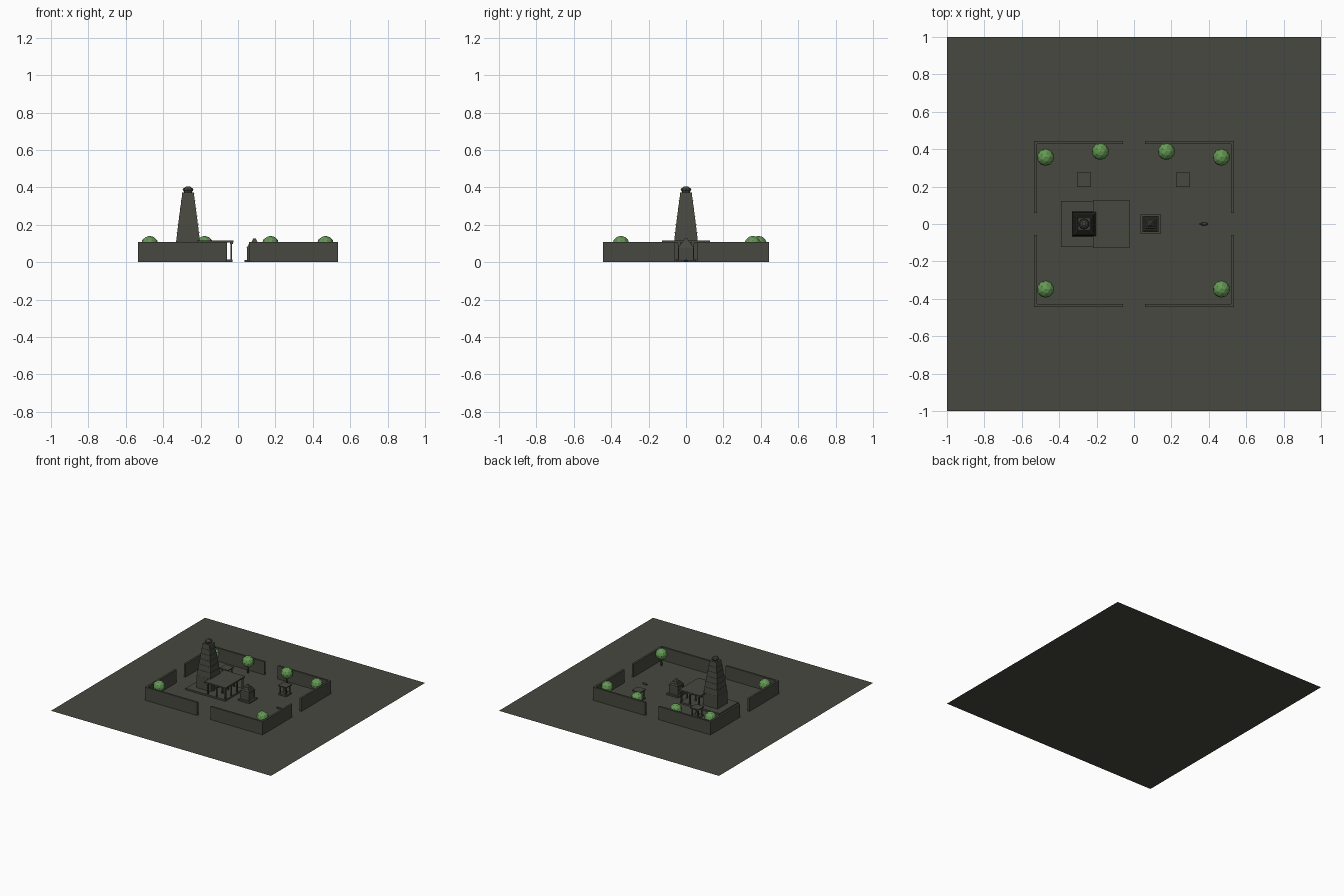
import bpy, bmesh
from mathutils import Matrix

cube = bpy.data.objects.get("Cube")
if cube:
    bpy.data.objects.remove(cube, do_unlink=True)


def material(name, rgb):
    m = bpy.data.materials.new(name)
    m.use_nodes = True
    m.diffuse_color = (*rgb, 1)
    m.node_tree.nodes["Principled BSDF"].inputs["Base Color"].default_value = (*rgb, 1)
    return m


STONE = material("dark stone", (0.065, 0.065, 0.052))
LEAF = material("leaf green", (0.13, 0.32, 0.09))
BARK = material("bark brown", (0.06, 0.045, 0.03))


def finish(name, bm, mat):
    mesh = bpy.data.meshes.new(name)
    bm.to_mesh(mesh)
    bm.free()
    mesh.materials.append(mat)
    obj = bpy.data.objects.new(name, mesh)
    bpy.context.collection.objects.link(obj)
    return obj


def add_box(bm, x0, x1, y0, y1, z0, z1):
    size = Matrix.Diagonal((x1 - x0, y1 - y0, z1 - z0, 1))
    place = Matrix.Translation(((x0 + x1) / 2, (y0 + y1) / 2, (z0 + z1) / 2))
    bmesh.ops.create_cube(bm, size=1, matrix=place @ size)


def add_tier(bm, x, y, z0, z1, half0, half1):
    # square block whose sides lean in from half0 to half1
    rings = [[bm.verts.new((x + sx * h, y + sy * h, z))
              for sx, sy in ((-1, -1), (1, -1), (1, 1), (-1, 1))]
             for h, z in ((half0, z0), (half1, z1))]
    low, high = rings
    bm.faces.new(low[::-1])
    bm.faces.new(high)
    for i in range(4):
        j = (i + 1) % 4
        bm.faces.new((low[i], low[j], high[j], high[i]))


def add_round(bm, x, y, z0, z1, r0, r1, sides=8):
    bmesh.ops.create_cone(bm, cap_ends=True, segments=sides, radius1=r0, radius2=r1,
                          depth=z1 - z0, matrix=Matrix.Translation((x, y, (z0 + z1) / 2)))


# Ground sheet
bm = bmesh.new()
bmesh.ops.create_grid(bm, x_segments=1, y_segments=1, size=1)
finish("ground", bm, STONE)

# Compound wall with an opening in the middle of each side
bm = bmesh.new()
X, Y, T, H, GAP = 0.535, 0.445, 0.016, 0.107, 0.06
for s in (-1, 1):
    for t in (-1, 1):
        add_box(bm, *sorted((s * GAP, s * X)), *sorted((t * (Y - T), t * Y)), 0, H)
        add_box(bm, *sorted((s * (X - T), s * X)), *sorted((t * GAP, t * (Y - T))), 0, H)
finish("compound_wall", bm, STONE)

# Low platform under the tower and hall
bm = bmesh.new()
add_box(bm, -0.39, -0.03, -0.122, 0.122, 0, 0.013)
finish("platform", bm, STONE)

# Tower: sanctum block, ledges, shrinking tiers and a round finial
TX = -0.267
bm = bmesh.new()
add_tier(bm, TX, 0, 0, 0.115, 0.066, 0.064)
z, half = 0.115, 0.063
for i in range(6):
    h = 0.046 - 0.0012 * i
    add_tier(bm, TX, 0, z, z + h - 0.006, half, half - 0.0045)
    add_tier(bm, TX, 0, z + h - 0.006, z + h, half - 0.002, half - 0.003)
    z, half = z + h, half - 0.0055
finish("tower", bm, STONE)
bm = bmesh.new()
add_round(bm, TX, 0, z - 0.005, z + 0.006, 0.022, 0.022)
add_round(bm, TX, 0, z + 0.004, z + 0.014, 0.022, 0.029)
add_round(bm, TX, 0, z + 0.014, z + 0.024, 0.029, 0.024)
add_round(bm, TX, 0, z + 0.024, z + 0.032, 0.020, 0.010)
finish("tower_finial", bm, STONE)

# Pillared hall in front of the tower
bm = bmesh.new()
add_box(bm, -0.218, -0.025, -0.127, 0.127, 0.105, 0.115)
finish("hall_roof", bm, STONE)
bm = bmesh.new()
for x in (-0.195, -0.115, -0.036):
    for y in (-0.112, -0.037, 0.037, 0.112):
        add_box(bm, x - 0.005, x + 0.005, y - 0.005, y + 0.005, 0.013, 0.105)
        add_box(bm, x - 0.008, x + 0.008, y - 0.008, y + 0.008, 0.097, 0.105)
finish("hall_pillars", bm, STONE)

# Small shrine facing the hall, with a stepped roof
SX = 0.088
bm = bmesh.new()
add_tier(bm, SX, 0, 0, 0.012, 0.053, 0.053)
for z0, z1, h0, h1 in ((0.012, 0.075, 0.036, 0.036), (0.075, 0.083, 0.042, 0.040),
                       (0.083, 0.096, 0.036, 0.031), (0.096, 0.109, 0.027, 0.022),
                       (0.109, 0.127, 0.015, 0.006)):
    add_tier(bm, SX, 0, z0, z1, h0, h1)
for s in (-1, 1):
    for t in (-1, 1):
        x, y = SX + s * 0.036, t * 0.034
        add_box(bm, x - 0.005, x + 0.005, y - 0.005, y + 0.005, 0.012, 0.075)
finish("small_shrine", bm, STONE)

# Two open pavilions
for side, px in (("right", -0.267), ("left", 0.262)):
    bm = bmesh.new()
    py = 0.237
    add_tier(bm, px, py, 0, 0.012, 0.034, 0.034)
    add_tier(bm, px, py, 0.072, 0.08, 0.038, 0.038)
    for s in (-1, 1):
        for t in (-1, 1):
            x, y = px + s * 0.026, py + t * 0.026
            add_box(bm, x - 0.004, x + 0.004, y - 0.004, y + 0.004, 0.012, 0.072)
    add_tier(bm, px, py, 0.012, 0.04, 0.012, 0.010)
    finish(side + "_pavilion", bm, STONE)

# Low offering stone
bm = bmesh.new()
bmesh.ops.create_icosphere(bm, subdivisions=2, radius=1,
                           matrix=Matrix.Translation((0.373, 0, 0.008))
                           @ Matrix.Diagonal((0.023, 0.008, 0.008, 1)))
finish("offering_stone", bm, STONE)

# Trees along the wall
for i, (x, y) in enumerate(((-0.473, 0.357), (-0.18, 0.388), (0.173, 0.388),
                            (0.467, 0.357), (-0.473, -0.348), (0.467, -0.348)), 1):
    bm = bmesh.new()
    add_round(bm, x, y, 0, 0.07, 0.007, 0.005, 6)
    finish(f"tree_trunk_{i}", bm, BARK)
    bm = bmesh.new()
    bmesh.ops.create_icosphere(bm, subdivisions=2, radius=0.046,
                               matrix=Matrix.Translation((x, y, 0.095)))
    finish(f"tree_crown_{i}", bm, LEAF)
